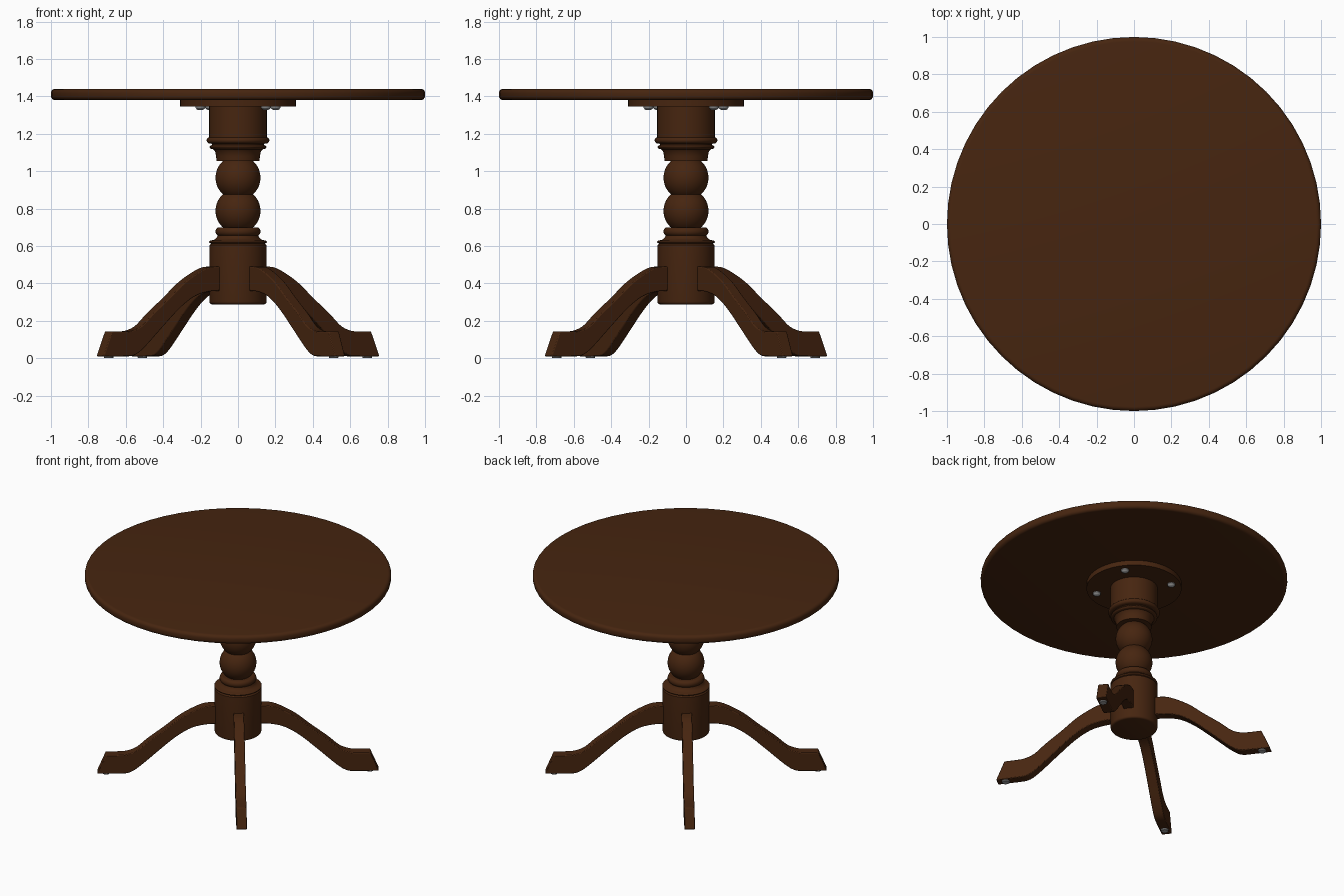
import bpy, bmesh, math
from mathutils import Matrix, Vector

if "Cube" in bpy.data.objects:
    bpy.data.objects.remove(bpy.data.objects["Cube"])


def material(name, rgb):
    m = bpy.data.materials.new(name)
    m.diffuse_color = (*rgb, 1.0)
    m.use_nodes = True
    m.node_tree.nodes["Principled BSDF"].inputs["Base Color"].default_value = m.diffuse_color
    return m


WOOD = material("dark brown wood", (0.062, 0.0185, 0.005))
METAL = material("grey metal", (0.35, 0.35, 0.35))


def finish(bm, name, mat, angle=35):
    bmesh.ops.recalc_face_normals(bm, faces=bm.faces)
    mesh = bpy.data.meshes.new(name)
    bm.to_mesh(mesh)
    bm.free()
    mesh.materials.append(mat)
    ob = bpy.data.objects.new(name, mesh)
    bpy.context.collection.objects.link(ob)
    bpy.ops.object.select_all(action='DESELECT')
    ob.select_set(True)
    bpy.context.view_layer.objects.active = ob
    bpy.ops.object.shade_smooth_by_angle(angle=math.radians(angle))
    return ob


def lathe(name, profile, mat, sides=48, offset=(0, 0), angle=35):
    """Turn (radius, z) points around a vertical axis and cap both ends."""
    bm = bmesh.new()
    rings = []
    for r, z in profile:
        rings.append([bm.verts.new((offset[0] + r * math.cos(2 * math.pi * i / sides),
                                    offset[1] + r * math.sin(2 * math.pi * i / sides), z))
                      for i in range(sides)])
    for a, b in zip(rings, rings[1:]):
        for i in range(sides):
            j = (i + 1) % sides
            bm.faces.new((a[i], a[j], b[j], b[i]))
    bm.faces.new(rings[0])
    bm.faces.new(rings[-1])
    return finish(bm, name, mat, angle)


def arc(r0, z0, rad_r, rad_z, a0, a1, n):
    """Profile arc; angles in degrees from the outward direction."""
    pts = []
    for i in range(n + 1):
        a = math.radians(a0 + (a1 - a0) * i / n)
        pts.append((r0 + rad_r * math.cos(a), z0 + rad_z * math.sin(a)))
    return pts


def smooth_path(pts, n=4):
    """Catmull-Rom curve through the points."""
    p = [Vector(q) for q in pts]
    p = [2 * p[0] - p[1]] + p + [2 * p[-1] - p[-2]]
    out = []
    for a, b, c, d in zip(p, p[1:], p[2:], p[3:]):
        for i in range(n):
            t = i / n
            out.append(0.5 * (2 * b + (c - a) * t + (2 * a - 5 * b + 4 * c - d) * t ** 2
                              + (3 * b - a - 3 * c + d) * t ** 3))
    return out + [p[-2]]


# Round top with softened rim, and mounting plate
lathe("table_top", arc(0.977, 1.403, 0.023, 0.023, -90, 0, 5)
      + arc(0.977, 1.417, 0.023, 0.023, 0, 90, 5), WOOD, 56)
lathe("mounting_plate", [(0.31, 1.345), (0.31, 1.381)], WOOD)

# Turned column: hub, collar, two balls, upper collar and block
lathe("column_hub", [(0.14, 0.288)] + arc(0.14, 0.303, 0.013, 0.015, -60, 0, 3)
      + [(0.153, 0.605), (0.143, 0.612)]
      + arc(0.143, 0.622, 0.012, 0.008, -90, 90, 6)
      + [(0.125, 0.634), (0.113, 0.645), (0.108, 0.657)], WOOD)
lathe("lower_collar", arc(0.1, 0.677, 0.02, 0.023, -90, 90, 10), WOOD, angle=45)
for i, z in enumerate((0.788, 0.965)):
    lathe(f"column_ball_{i + 1}", arc(0, z, 0.12, 0.12, -60, 60, 16), WOOD)
lathe("upper_collar", [(0.115, 1.055), (0.117, 1.08), (0.122, 1.105), (0.132, 1.117)]
      + arc(0.14, 1.129, 0.012, 0.01, -90, 90, 6) + [(0.14, 1.146)]
      + arc(0.15, 1.165, 0.018, 0.017, -90, 90, 8) + [(0.154, 1.184)], WOOD)
lathe("column_block", [(0.154, 1.18), (0.154, 1.346)], WOOD)

# Leg outline in (distance from axis, height)
LEG_TOP = [(0.11, 0.49), (0.18, 0.49), (0.25, 0.475), (0.37, 0.41), (0.475, 0.325),
           (0.585, 0.24), (0.66, 0.175), (0.725, 0.148), (0.785, 0.143), (0.862, 0.143)]
LEG_BOTTOM = [(0.79, 0.01), (0.715, 0.015), (0.645, 0.058), (0.51, 0.18),
              (0.40, 0.275), (0.30, 0.335), (0.20, 0.358), (0.11, 0.36)]
HALF = 0.034
outline = smooth_path(LEG_TOP) + [Vector((0.918, 0.01))] + smooth_path(LEG_BOTTOM)

for k in range(4):
    ang = math.radians(36.5 + 90 * k)
    c, s = math.cos(ang), math.sin(ang)

    # Curved leg
    bm = bmesh.new()
    face = bm.faces.new([bm.verts.new((p.x, -HALF, p.y)) for p in outline])
    ext = bmesh.ops.extrude_face_region(bm, geom=[face])
    bmesh.ops.translate(bm, vec=(0, 2 * HALF, 0),
                        verts=[v for v in ext["geom"] if isinstance(v, bmesh.types.BMVert)])
    bmesh.ops.rotate(bm, matrix=Matrix.Rotation(ang, 3, 'Z'), verts=bm.verts)
    leg = finish(bm, f"leg_{k + 1}", WOOD)
    bev = leg.modifiers.new("soft edges", 'BEVEL')
    bev.width = 0.005
    bev.segments = 2
    bev.limit_method = 'ANGLE'
    bev.angle_limit = math.radians(60)

    # Glide pad under the foot
    lathe(f"foot_pad_{k + 1}", [(0.022, 0.0), (0.026, 0.004), (0.026, 0.012)], METAL, 16,
          (0.86 * c, 0.86 * s))

    # Screw under the mounting plate
    lathe(f"plate_screw_{k + 1}", [(0.01, 1.326), (0.02, 1.331), (0.026, 1.339), (0.026, 1.347)],
          METAL, 16, (0.25 * c, 0.25 * s))
